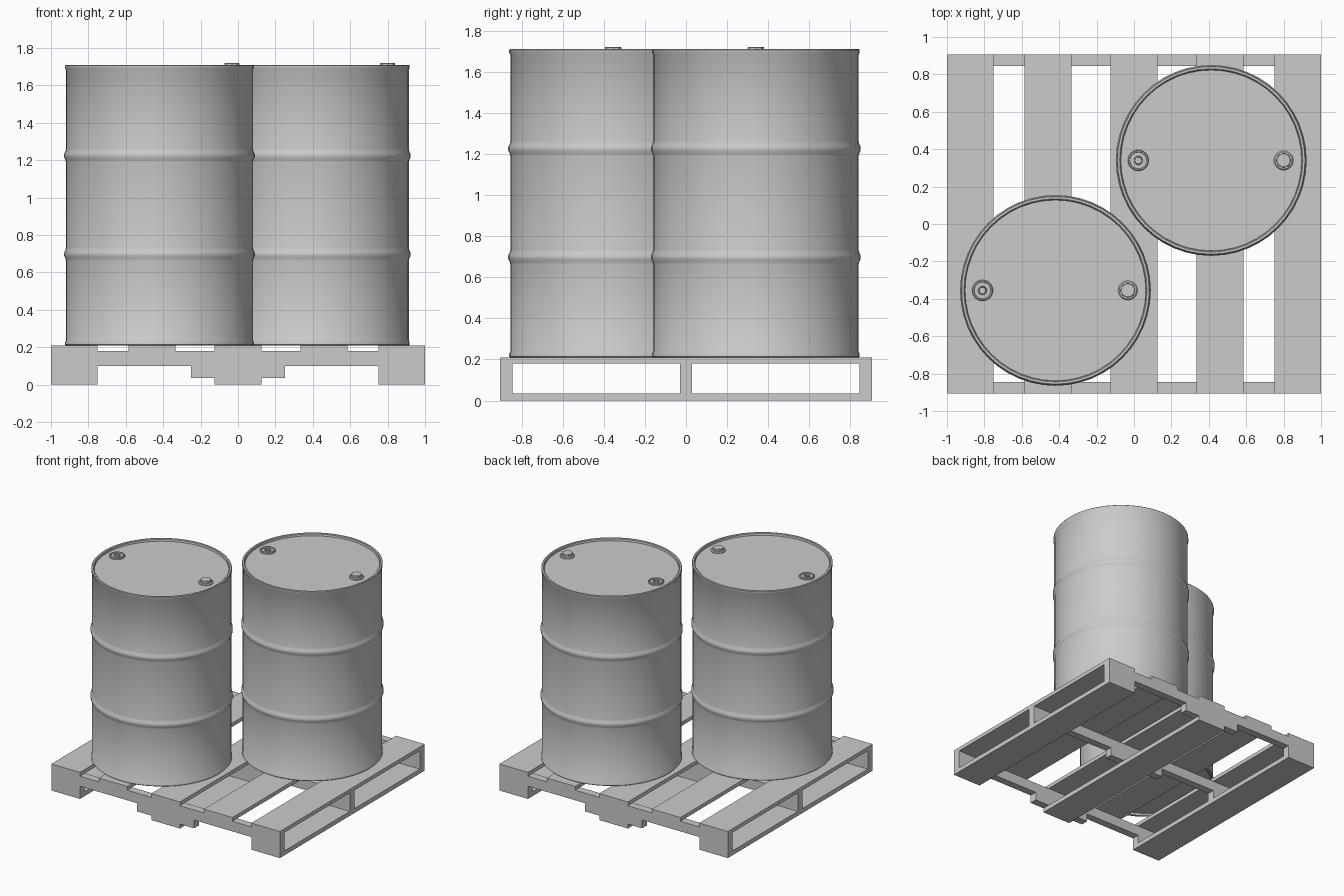
import bpy, bmesh, math
from mathutils import Vector

cube = bpy.data.objects.get("Cube")
if cube:
    bpy.data.objects.remove(cube, do_unlink=True)

grey = bpy.data.materials.new("plain grey")
grey.use_nodes = True
COLOUR = (0.6, 0.6, 0.6, 1)
grey.diffuse_color = COLOUR
grey.node_tree.nodes["Principled BSDF"].inputs["Base Color"].default_value = COLOUR


def finish(name, bm, location=(0, 0, 0), smooth=False):
    bmesh.ops.recalc_face_normals(bm, faces=bm.faces)
    mesh = bpy.data.meshes.new(name)
    bm.to_mesh(mesh)
    bm.free()
    mesh.materials.append(grey)
    obj = bpy.data.objects.new(name, mesh)
    obj.location = location
    bpy.context.collection.objects.link(obj)
    if smooth:
        bpy.ops.object.select_all(action='DESELECT')
        obj.select_set(True)
        bpy.context.view_layer.objects.active = obj
        bpy.ops.object.shade_smooth_by_angle(angle=math.radians(35))
    return obj


def board(name, x0, x1, z0, z1):
    bm = bmesh.new()
    bmesh.ops.create_cube(bm, size=1)
    bmesh.ops.scale(bm, vec=(x1 - x0, 2 * DEPTH, z1 - z0), verts=bm.verts)
    finish(name, bm, ((x0 + x1) / 2, 0, (z0 + z1) / 2))


def lathe(name, profile, location, steps):
    """Spin an (r, z) profile that starts and ends on the axis."""
    bm = bmesh.new()
    verts = [bm.verts.new((r, 0, z)) for r, z in profile]
    edges = [bm.edges.new(pair) for pair in zip(verts, verts[1:])]
    bmesh.ops.spin(bm, geom=verts + edges, axis=(0, 0, 1), cent=(0, 0, 0),
                   angle=math.tau, steps=steps)
    bmesh.ops.remove_doubles(bm, verts=bm.verts, dist=0.0004)
    return finish(name, bm, location, smooth=True)


# Pallet: deck boards and bottom boards run front to back
DEPTH = 0.905
DECK = 0.21
BEAM_TOP = 0.18
FOOT = 0.035
for i, (x0, x1) in enumerate([(-1, -0.75), (-0.585, -0.335), (-0.125, 0.125),
                              (0.335, 0.585), (0.75, 1)]):
    board(f"deck_board_{i + 1}", x0, x1, BEAM_TOP, DECK)
    if i % 2 == 0:
        board(f"bottom_board_{i + 1}", x0, x1, 0, FOOT)

# Notched stringers run side to side
half = [(0.25, FOOT), (0.25, 0.1), (0.75, 0.1), (0.75, FOOT), (1, FOOT), (1, BEAM_TOP)]
outline = half + [(-x, z) for x, z in reversed(half)]
for name, y in (("front", -DEPTH), ("middle", -0.03), ("back", DEPTH - 0.06)):
    bm = bmesh.new()
    face = bm.faces.new([bm.verts.new((x, y, z)) for x, z in outline])
    made = bmesh.ops.extrude_face_region(bm, geom=[face])["geom"]
    moved = [v for v in made if isinstance(v, bmesh.types.BMVert)]
    bmesh.ops.translate(bm, vec=Vector((0, 0.06, 0)), verts=moved)
    finish(f"{name}_stringer", bm)

# Drums: rolled rims, recessed ends and two rolling hoops
HEIGHT = 1.5
LID = HEIGHT - 0.018
R = 0.5


def hoop(z):
    return [(R, z - 0.035), (R + 0.003, z - 0.022), (R + 0.01, z - 0.008),
            (R + 0.01, z + 0.008), (R + 0.003, z + 0.022), (R, z + 0.035)]


rim = [(R, LID - 0.008), (R + 0.005, LID), (R + 0.005, HEIGHT - 0.004),
       (R + 0.001, HEIGHT), (R - 0.01, HEIGHT), (R - 0.015, HEIGHT - 0.004),
       (R - 0.017, LID), (0, LID)]
foot = [(r, HEIGHT - z) for r, z in reversed(rim)]
drum = foot + hoop(0.487) + hoop(1.015) + rim

# Bungs: a tall hexagonal cap and a low socketed plug
flange = [(0, 0), (0.052, 0), (0.052, 0.006), (0.046, 0.012), (0.038, 0.012), (0, 0.012)]
plug = [(0, 0), (0.056, 0), (0.056, 0.01), (0.052, 0.015), (0.046, 0.015),
        (0.044, 0.007), (0.024, 0.007), (0.022, 0.015), (0.018, 0.015),
        (0.017, 0.004), (0, 0.004)]
cap = [(0, 0), (0.04, 0), (0.04, 0.026), (0.036, 0.029), (0, 0.029)]

for side, x, y in (("right", -0.42, -0.355), ("left", 0.413, 0.34)):
    lathe(f"{side}_drum", drum, (x, y, DECK), 48)
    top = DECK + LID
    lathe(f"{side}_drum_plug", plug, (x - 0.39, y, top), 24)
    lathe(f"{side}_drum_cap_flange", flange, (x + 0.387, y, top), 24)
    lathe(f"{side}_drum_cap", cap, (x + 0.387, y, top), 8)
